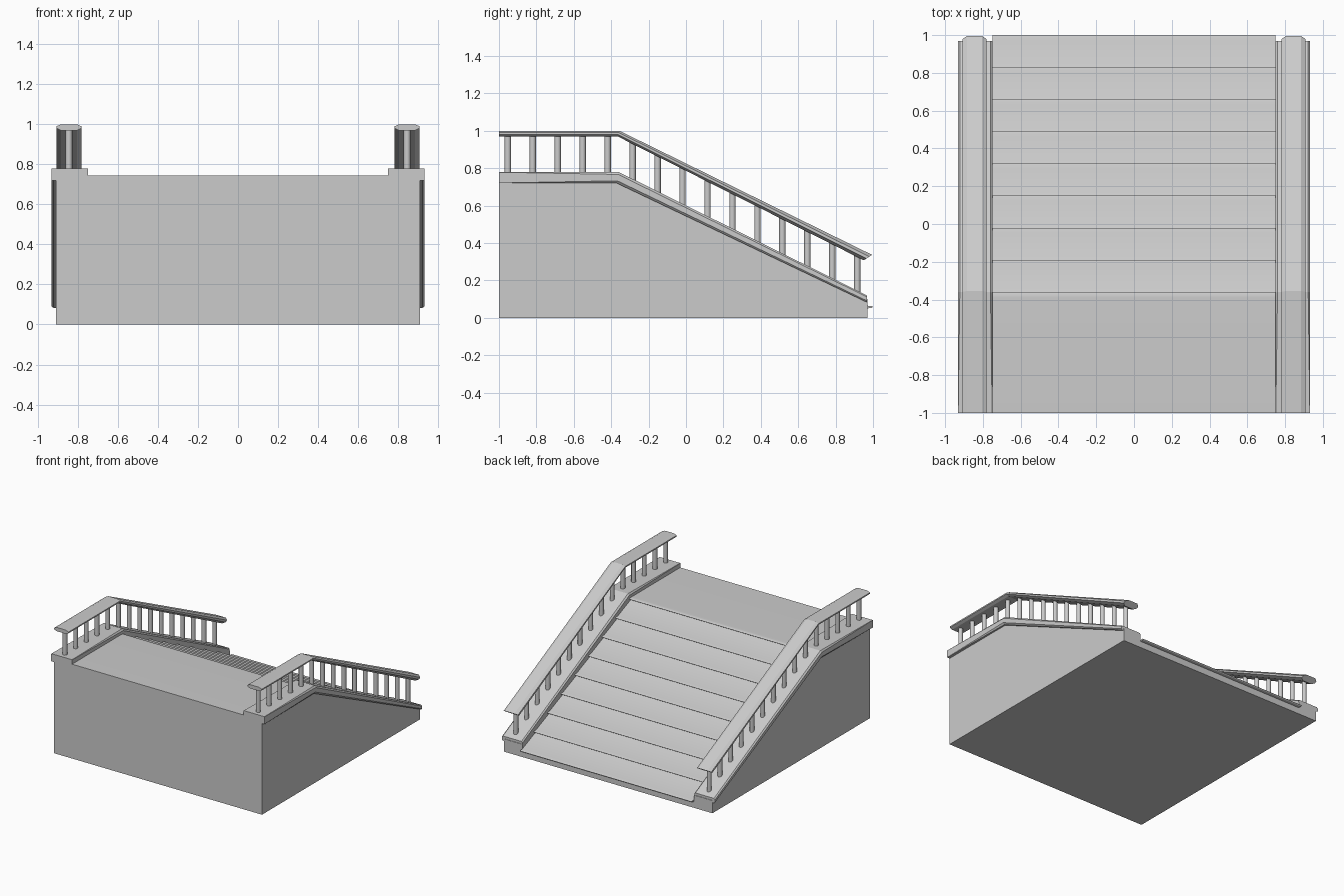
import bpy, bmesh, math

if "Cube" in bpy.data.objects:
    bpy.data.objects.remove(bpy.data.objects["Cube"])


def finish(name, bm, smooth=None):
    bmesh.ops.recalc_face_normals(bm, faces=bm.faces)
    me = bpy.data.meshes.new(name)
    bm.to_mesh(me)
    bm.free()
    ob = bpy.data.objects.new(name, me)
    bpy.context.collection.objects.link(ob)
    if smooth:
        bpy.context.view_layer.objects.active = ob
        ob.select_set(True)
        bpy.ops.object.shade_smooth_by_angle(angle=math.radians(smooth))
        ob.select_set(False)
    return ob


def loft(name, sections, smooth=None):
    """Join equal-length rings of points and cap both ends."""
    bm = bmesh.new()
    rings = [[bm.verts.new(p) for p in s] for s in sections]
    n = len(rings[0])
    for a, b in zip(rings, rings[1:]):
        for i in range(n):
            j = (i + 1) % n
            bm.faces.new((a[i], a[j], b[j], b[i]))
    bm.faces.new(rings[0])
    bm.faces.new(rings[-1])
    return finish(name, bm, smooth)


def extrude_x(name, profile, x0, x1, smooth=None):
    return loft(name, [[(x, y, z) for y, z in profile] for x in (x0, x1)], smooth)


def bar(name, s, x0, x1, stations, smooth=None):
    """Chamfered bar; each station is (y_top, z_top, y_bottom, z_bottom, chamfer x, chamfer t)."""
    sections = []
    for yt, zt, yb, zb, c, t in stations:
        outline = [(x0 + c, 0), (x1 - c, 0), (x1, t), (x1, 1 - t),
                   (x1 - c, 1), (x0 + c, 1), (x0, 1 - t), (x0, t)]
        sections.append([(s * x, yb + (yt - yb) * f, zb + (zt - zb) * f) for x, f in outline])
    return loft(name, sections, smooth)


# Steps and landing: one side profile with rounded nosings
profile = [(-1, 0), (0.97, 0)]
for i in range(9):
    y, z = 0.97 - 0.17 * i, 0.065 + 0.085 * i
    profile += [(y, z - 0.014), (y + 0.022, z - 0.012), (y + 0.03, z - 0.006),
                (y + 0.022, z - 0.001), (y, z)]
profile.append((-1, 0.745))
extrude_x("steps", profile, -0.75, 0.75, 30)

wall = [(-1, 0), (0.97, 0), (0.97, 0.10), (-0.362, 0.75), (-1, 0.75)]


def line(y, z_flat, z_end, y_end):
    """Height of a flat run that turns down at y = -0.36."""
    return z_flat if y < -0.36 else z_flat + (z_end - z_flat) * (y + 0.36) / (y_end + 0.36)


for s, side in ((-1, "left"), (1, "right")):
    # Side wall
    extrude_x(side + "_wall", wall, s * 0.75, s * 0.91)

    # Coping on top of the wall, square at the landing end
    bar(side + "_coping", s, 0.75, 0.932, [
        (-1, 0.78, -1, 0.72, 0.001, 0.02),
        (-0.36, 0.78, -0.37, 0.72, 0.01, 0.22),
        (0.968, 0.12, 0.968, 0.083, 0.01, 0.22)])

    # Handrail with chamfered edges and a slanted lower end
    bar(side + "_handrail", s, 0.782, 0.907, [
        (-1, 1.0, -1, 0.97, 0.022, 0.33),
        (-0.355, 1.0, -0.365, 0.97, 0.022, 0.33),
        (0.995, 0.337, 0.95, 0.308, 0.022, 0.33)])

    # Row of balusters
    bm = bmesh.new()
    for i in range(15):
        y = -0.953 + 0.1335 * i
        lo = line(y, 0.78, 0.12, 0.968) - 0.012
        hi = line(y, 0.985, 0.325, 0.97)
        ret = bmesh.ops.create_cone(bm, cap_ends=True, segments=12,
                                    radius1=0.017, radius2=0.017, depth=hi - lo)
        bmesh.ops.translate(bm, verts=ret["verts"], vec=(s * 0.845, y, (lo + hi) / 2))
    finish(side + "_balusters", bm, 40)
